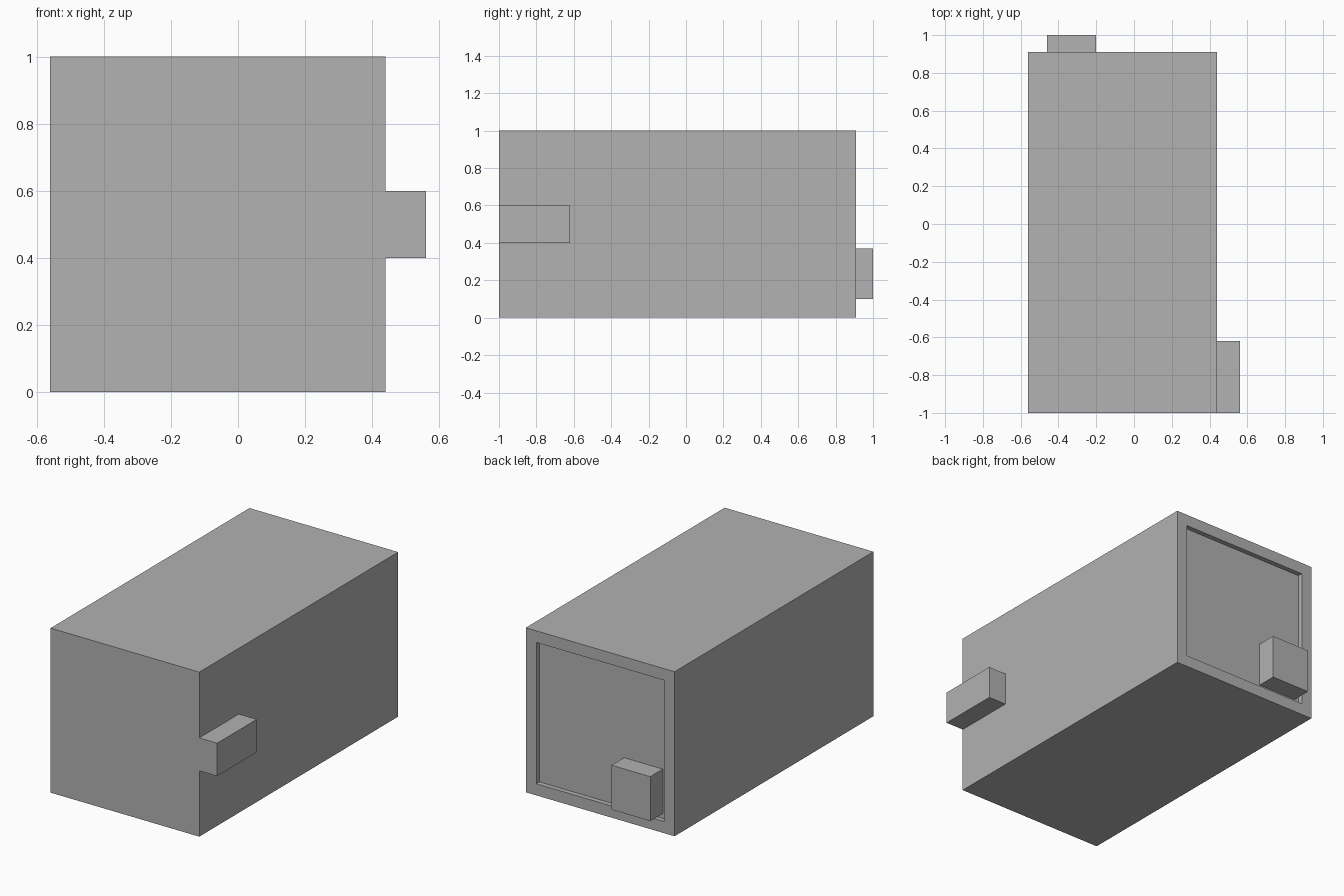
import bpy
import bmesh
from mathutils import Vector

# Remove the default object
if "Cube" in bpy.data.objects:
    bpy.data.objects.remove(bpy.data.objects["Cube"], do_unlink=True)

# Single plain grey
GREY = (0.445, 0.445, 0.445, 1.0)
grey = bpy.data.materials.new("plain_grey")
grey.use_nodes = True
grey.diffuse_color = GREY
grey.node_tree.nodes["Principled BSDF"].inputs["Base Color"].default_value = GREY


def box(name, low, high, recess=None):
    """Box between two corners; recess = (margin, depth) sinks a panel in the back."""
    low, high = Vector(low), Vector(high)
    bm = bmesh.new()
    bmesh.ops.create_cube(bm, size=1)
    for v in bm.verts:
        v.co = (low + high) / 2 + v.co * (high - low)
    if recess:
        margin, depth = recess
        back = [f for f in bm.faces if f.normal.y > 0.9]
        bmesh.ops.inset_region(bm, faces=back, thickness=margin)
        panel = bmesh.ops.extrude_face_region(bm, geom=back)["geom"]
        bmesh.ops.delete(bm, geom=back, context="FACES")
        verts = [g for g in panel if isinstance(g, bmesh.types.BMVert)]
        bmesh.ops.translate(bm, verts=verts, vec=(0, -depth, 0))
        bmesh.ops.recalc_face_normals(bm, faces=bm.faces)
    mesh = bpy.data.meshes.new(name)
    bm.to_mesh(mesh)
    bm.free()
    mesh.materials.append(grey)
    obj = bpy.data.objects.new(name, mesh)
    bpy.context.collection.objects.link(obj)
    return obj


# Main body with a framed, sunken back panel
box("body", (-0.56, -1, 0), (0.44, 0.91, 1), recess=(0.1, 0.03))

# Block on the left side, flush with the front
box("side_block", (0.44, -1, 0.4), (0.56, -0.62, 0.6))

# Block in the lower corner of the back panel
box("back_block", (-0.46, 0.88, 0.1), (-0.2, 1, 0.37))
